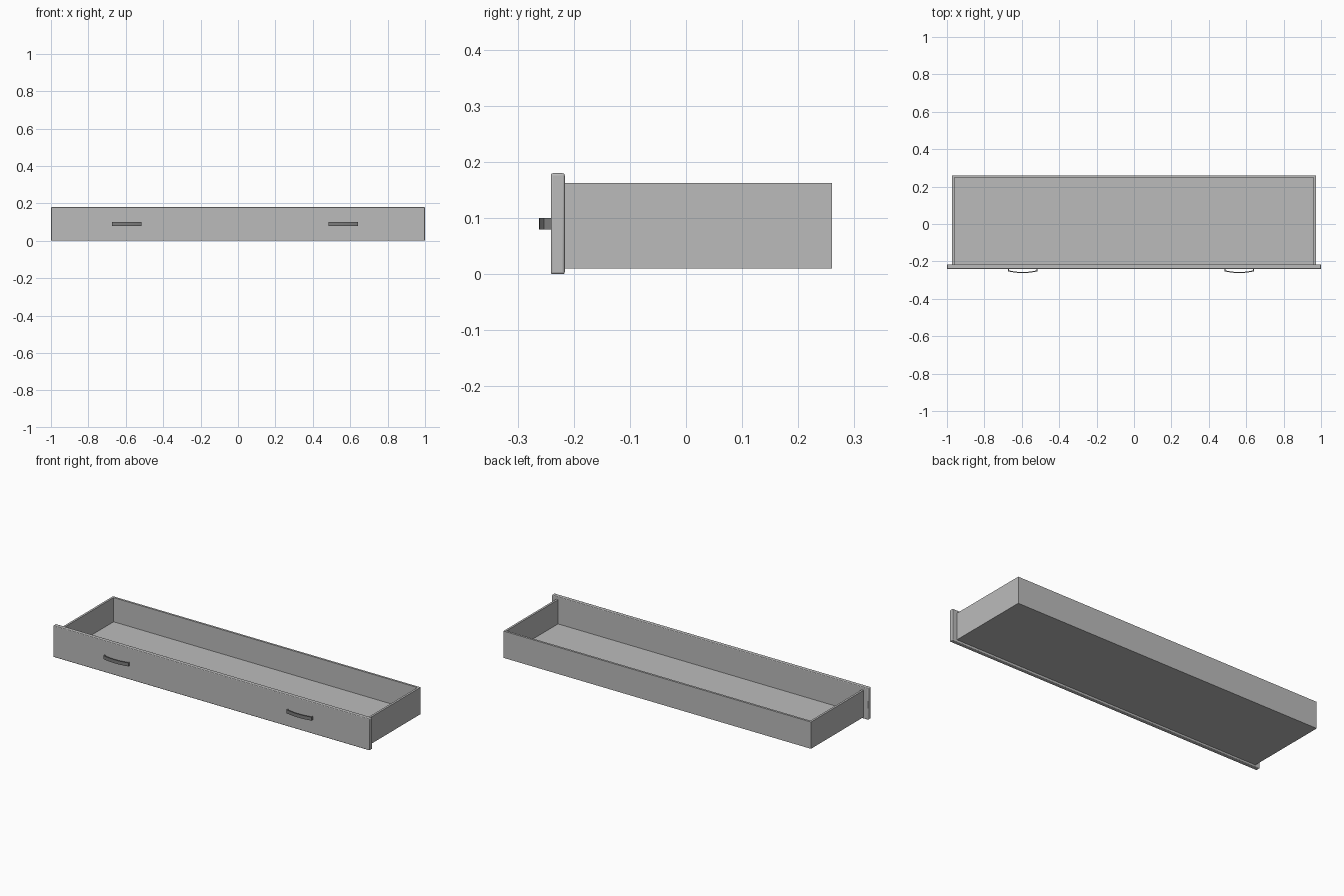
import bpy, math

cube = bpy.data.objects.get("Cube")
if cube:
    bpy.data.objects.remove(cube, do_unlink=True)


def material(name, value):
    m = bpy.data.materials.new(name)
    m.use_nodes = True
    col = (value, value, value, 1)
    m.diffuse_color = col
    m.node_tree.nodes["Principled BSDF"].inputs["Base Color"].default_value = col
    return m


body_grey = material("body grey", 0.5)
handle_grey = material("handle dark grey", 0.2)


def box(name, low, high, mat, bevel=0):
    size = [b - a for a, b in zip(low, high)]
    bpy.ops.mesh.primitive_cube_add(size=1, location=[(a + b) / 2 for a, b in zip(low, high)])
    ob = bpy.context.object
    ob.name = name
    ob.scale = size
    bpy.ops.object.transform_apply(location=False, rotation=False, scale=True)
    ob.data.materials.append(mat)
    if bevel:
        mod = ob.modifiers.new("rounded edges", "BEVEL")
        mod.width = bevel
        mod.segments = 3
        bpy.ops.object.shade_smooth_by_angle(angle=math.radians(35))
    return ob


# Drawer tray
W, T = 0.972, 0.012
FRONT, BACK = -0.216, 0.26
LOW, TOP = 0.01, 0.163
box("floor", (-W + T, FRONT, LOW), (W - T, BACK - T, LOW + 0.015), body_grey)
box("back_wall", (-W + T, BACK - T, LOW), (W - T, BACK, TOP), body_grey)
for side, name in ((-1, "right_wall"), (1, "left_wall")):
    xs = sorted((side * W, side * (W - T)))
    box(name, (xs[0], FRONT, LOW), (xs[1], BACK, TOP), body_grey)

# Front panel with softened edges
box("front_panel", (-1, -0.241, 0), (1, FRONT, 0.18), body_grey, 0.004)


# Bowed strap handle: outer and inner arcs joined to short feet
def handle(name, cx):
    half, z0, z1, steps = 0.079, 0.08, 0.10, 12
    ts = [-1 + 2 * i / steps for i in range(steps + 1)]
    outer = [(half * t, -0.262 + 0.009 * t * t) for t in ts]
    inner = [((half - 0.005) * t, -0.257 + 0.009 * t * t) for t in reversed(ts)]
    loop = [(-half, -0.24)] + outer + [(half, -0.24), (half - 0.005, -0.24)]
    loop += inner + [(-half + 0.005, -0.24)]
    n = len(loop)
    verts = [(x, y, z) for z in (z0, z1) for x, y in loop]
    faces = [(i, (i + 1) % n, (i + 1) % n + n, i + n) for i in range(n)]
    faces += [tuple(reversed(range(n))), tuple(range(n, 2 * n))]
    mesh = bpy.data.meshes.new(name)
    mesh.from_pydata(verts, [], faces)
    mesh.materials.append(handle_grey)
    ob = bpy.data.objects.new(name, mesh)
    ob.location.x = cx
    bpy.context.collection.objects.link(ob)
    bpy.context.view_layer.objects.active = ob
    bpy.ops.object.select_all(action="DESELECT")
    ob.select_set(True)
    bpy.ops.object.shade_smooth_by_angle(angle=math.radians(30))


for name, cx in (("right_handle", -0.595), ("left_handle", 0.563)):
    handle(name, cx)
